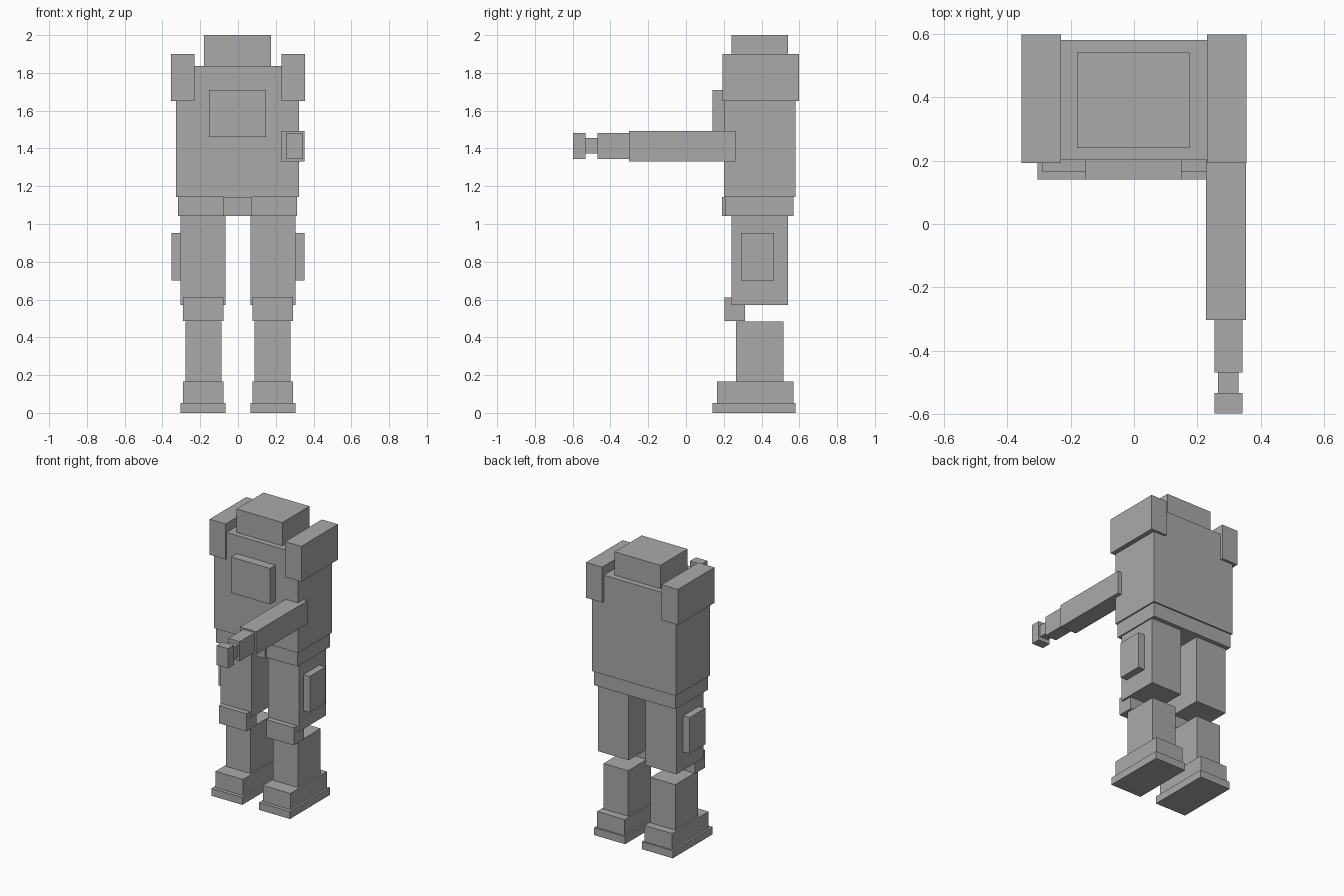
import bpy
import bmesh
from mathutils import Vector

cube = bpy.data.objects.get("Cube")
if cube:
    bpy.data.objects.remove(cube, do_unlink=True)

GREY = (0.4, 0.4, 0.4, 1)
grey = bpy.data.materials.new("plain grey")
grey.use_nodes = True
grey.diffuse_color = GREY
grey.node_tree.nodes["Principled BSDF"].inputs["Base Color"].default_value = GREY


def box(name, x, y, z):
    """Box given by its (low, high) extent on each axis."""
    low, high = Vector((x[0], y[0], z[0])), Vector((x[1], y[1], z[1]))
    bm = bmesh.new()
    bmesh.ops.create_cube(bm, size=1)
    bmesh.ops.scale(bm, vec=high - low, verts=bm.verts)
    mesh = bpy.data.meshes.new(name)
    bm.to_mesh(mesh)
    bm.free()
    mesh.materials.append(grey)
    obj = bpy.data.objects.new(name, mesh)
    obj.location = (low + high) / 2
    bpy.context.collection.objects.link(obj)


def pair(name, x, y, z):
    """The same box on the left (+x) and right (-x) side."""
    box("left_" + name, x, y, z)
    box("right_" + name, (-x[1], -x[0]), y, z)


# Head and trunk
box("head", (-0.18, 0.175), (0.24, 0.54), (1.835, 2.0))
box("torso", (-0.328, 0.323), (0.202, 0.58), (1.142, 1.837))
box("chest_plate", (-0.153, 0.149), (0.14, 0.205), (1.46, 1.71))
box("belt", (-0.318, 0.313), (0.21, 0.57), (1.042, 1.142))
box("buckle", (-0.078, 0.074), (0.19, 0.212), (1.042, 1.142))
pair("shoulder_pad", (0.23, 0.355), (0.192, 0.597), (1.652, 1.9))

# Outstretched left arm and hand-held barrel
box("left_arm", (0.227, 0.353), (-0.303, 0.263), (1.332, 1.492))
box("barrel", (0.253, 0.341), (-0.468, -0.3), (1.345, 1.482))
box("barrel_neck", (0.265, 0.329), (-0.535, -0.465), (1.372, 1.456))
box("barrel_tip", (0.253, 0.341), (-0.597, -0.533), (1.345, 1.482))

# Legs and feet
pair("thigh", (0.065, 0.304), (0.24, 0.54), (0.572, 1.043))
pair("thigh_pouch", (0.3, 0.353), (0.29, 0.465), (0.7, 0.953))
pair("knee_pad", (0.077, 0.29), (0.203, 0.313), (0.487, 0.61))
pair("shin", (0.087, 0.278), (0.265, 0.515), (0.163, 0.483))
pair("boot", (0.077, 0.29), (0.165, 0.568), (0.05, 0.165))
pair("sole", (0.065, 0.304), (0.14, 0.58), (0, 0.052))
